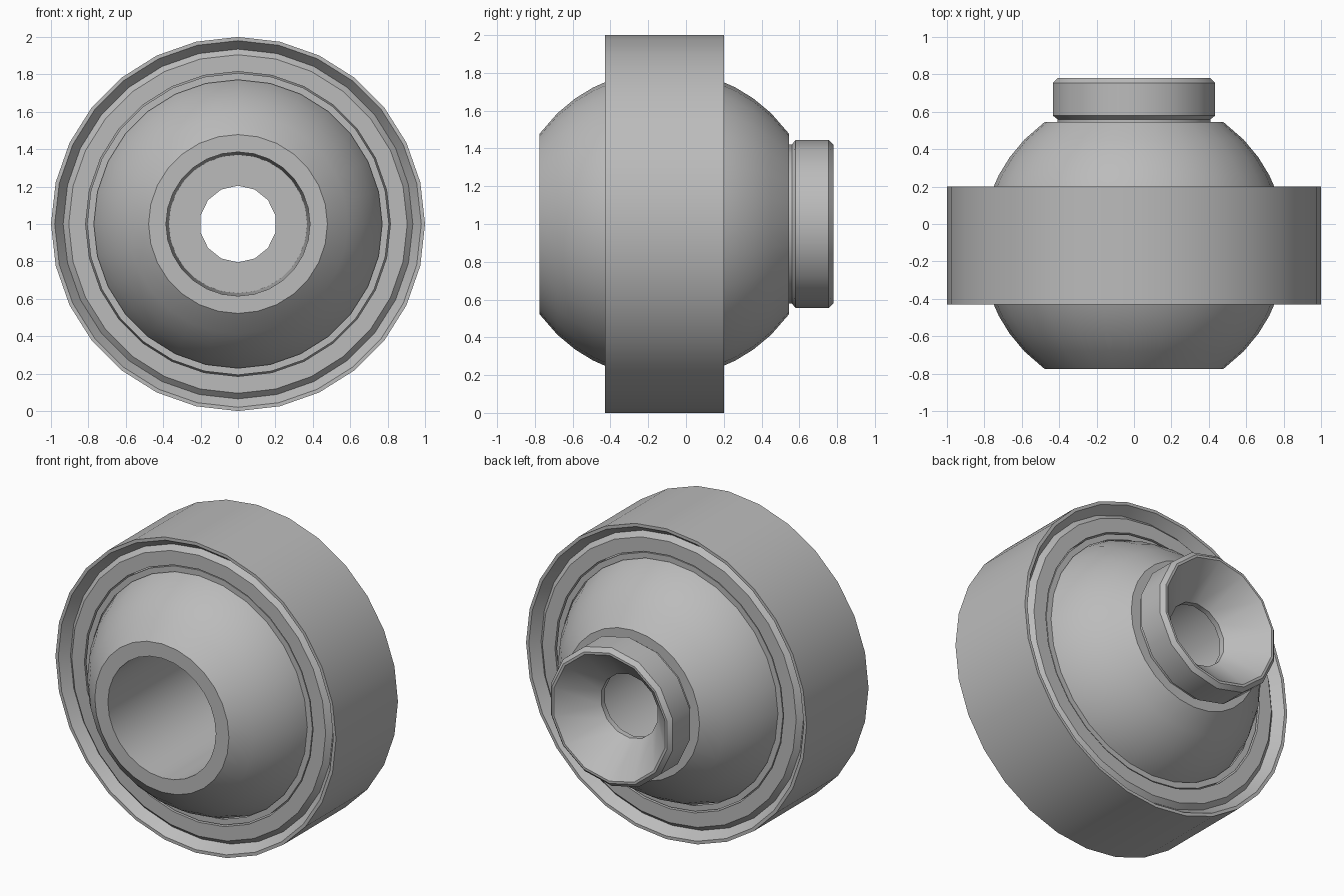
import bpy, bmesh
from math import cos, sin, tau, sqrt, radians

cube = bpy.data.objects.get("Cube")
if cube:
    bpy.data.objects.remove(cube, do_unlink=True)

steel = bpy.data.materials.new("grey steel")
steel.use_nodes = True
grey = (0.5, 0.5, 0.5, 1)
steel.diffuse_color = grey
steel.node_tree.nodes["Principled BSDF"].inputs["Base Color"].default_value = grey

MID = -0.115      # centre of the ball along the axis
HALF = 0.315      # half width of the outer ring
BALL = 0.815


def lathe(name, profile, sides):
    """Turn a closed (radius, y) profile around the y axis at height 1."""
    bm = bmesh.new()
    rings = []
    for i in range(sides):
        a = tau * i / sides
        rings.append([bm.verts.new((r * sin(a), y, 1 + r * cos(a))) for r, y in profile])
    count = len(profile)
    for i in range(sides):
        here, there = rings[i], rings[(i + 1) % sides]
        for j in range(count):
            k = (j + 1) % count
            bm.faces.new((here[j], here[k], there[k], there[j]))
    bmesh.ops.recalc_face_normals(bm, faces=bm.faces)
    mesh = bpy.data.meshes.new(name)
    bm.to_mesh(mesh)
    bm.free()
    mesh.materials.append(steel)
    obj = bpy.data.objects.new(name, mesh)
    bpy.context.collection.objects.link(obj)
    bpy.ops.object.select_all(action="DESELECT")
    obj.select_set(True)
    bpy.context.view_layer.objects.active = obj
    bpy.ops.object.shade_smooth_by_angle(angle=radians(30))
    return obj


def mirrored(half):
    """Complete a (radius, offset) half profile across the middle plane."""
    return [(r, MID + d) for r, d in half] + [(r, MID - d) for r, d in reversed(half)]


def arc(radius, start, end, steps):
    """Points on a sphere outline between two axial offsets."""
    offsets = [start + (end - start) * i / steps for i in range(steps + 1)]
    return [(sqrt(radius ** 2 - d ** 2), d) for d in offsets]


# Outer ring with a staking groove on both faces
face = HALF - 0.03
lathe("outer_ring", mirrored([
    (0.815, face), (0.905, face), (0.935, face - 0.03),
    (0.98, HALF), (1.0, HALF)]), 28)

# Race liner hugging the ball
lathe("race_liner", mirrored([(0.807, face - 0.005)] + arc(BALL + 0.005, face - 0.005, 0.03, 5)), 28)

# Ball with a wide bore
end = 0.66
ball = [(r, MID + d) for r, d in arc(BALL, -end, end, 14)]
lathe("ball", ball + [(0.37, MID + end), (0.385, MID - end)], 28)

# Rear collar with a conical mouth and a small through hole
lathe("rear_collar", [
    (0.205, 0.54), (0.42, 0.54), (0.42, 0.56), (0.445, 0.58),
    (0.445, 0.755), (0.42, 0.78), (0.405, 0.78), (0.205, 0.575)], 14)
